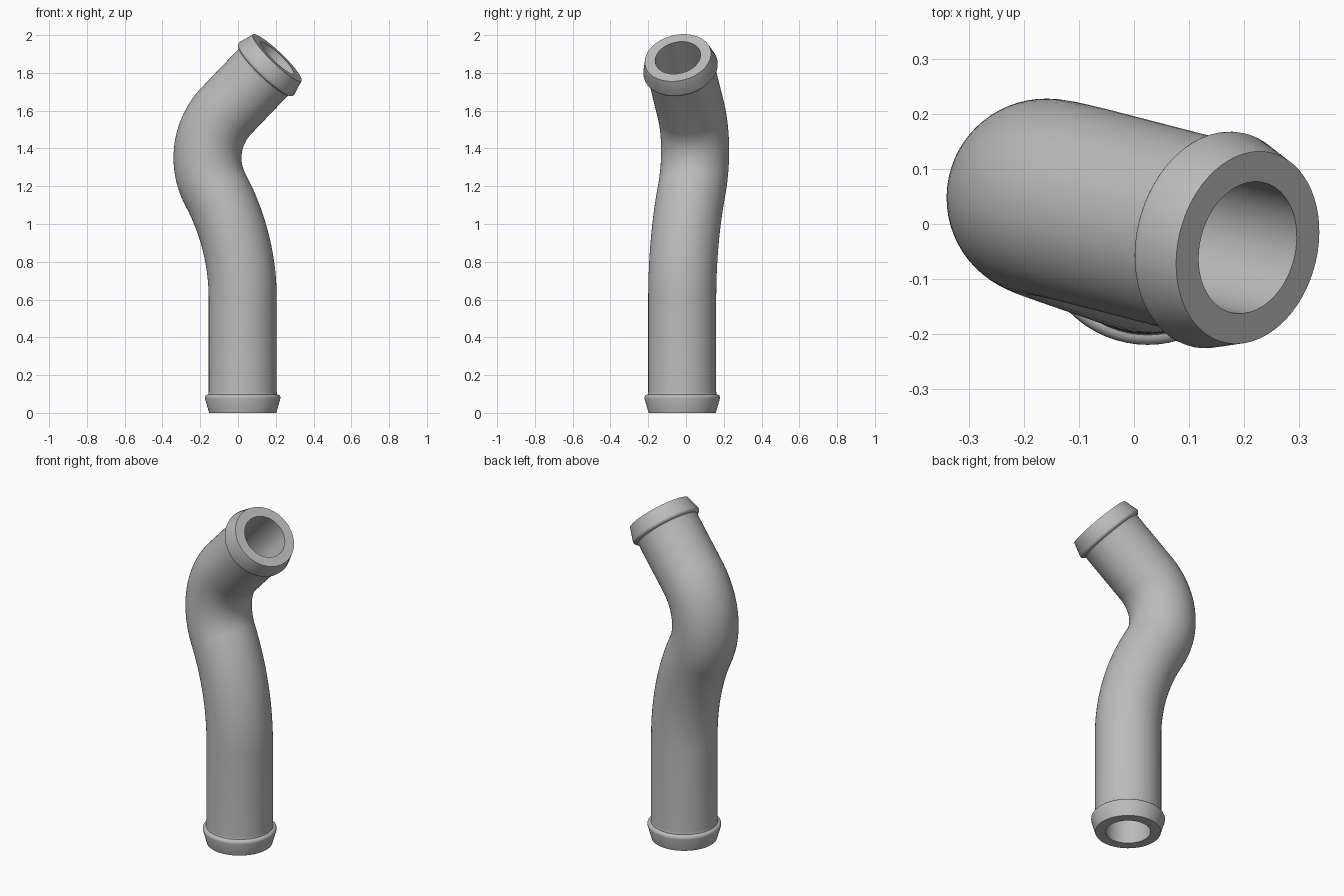
import bpy, bmesh, math
from mathutils import Vector

SIDES = 64
TUBE_R, BORE_R = 0.18, 0.122

if "Cube" in bpy.data.objects:
    bpy.data.objects.remove(bpy.data.objects["Cube"], do_unlink=True)

# Grey rubber
rubber = bpy.data.materials.new("grey rubber")
rubber.use_nodes = True
grey = (0.5, 0.5, 0.5, 1)
rubber.diffuse_color = grey
rubber.node_tree.nodes["Principled BSDF"].inputs["Base Color"].default_value = grey

# Centre line corners
base = Vector((0.025, -0.02, 0))
low = Vector((0.025, -0.02, 0.91))
high = Vector((-0.242, 0.073, 1.411))
mouth = Vector((0.207, -0.043, 1.88))


def fillet(a, corner, b, radius, steps):
    """Points and tangents of an arc that rounds a corner."""
    d1, d2 = (corner - a).normalized(), (b - corner).normalized()
    angle = d1.angle(d2)
    start = corner - d1 * radius * math.tan(angle / 2)
    side = (d2 - d1 * d1.dot(d2)).normalized()
    out = []
    for i in range(steps + 1):
        t = angle * i / steps
        point = start + d1 * radius * math.sin(t) + side * radius * (1 - math.cos(t))
        out.append((point, d1 * math.cos(t) + side * math.sin(t), TUBE_R))
    return out


# Flared bead at each end: distance from the end, radius
bead = [(0, 0.178), (0.077, 0.2)]
for i in range(1, 7):
    t = math.pi / 2 * i / 6
    bead.append((0.08 + 0.018 * math.sin(t), 0.182 + 0.018 * math.cos(t)))
bead += [(0.104, 0.1805), (0.112, TUBE_R)]

up, out = Vector((0, 0, 1)), (mouth - high).normalized()
path = [(base + up * s, up, r) for s, r in bead]
path += fillet(base, low, high, 1.17, 24)
path += fillet(low, high, mouth, 0.35, 32)
path += [(mouth - out * s, out, r) for s, r in reversed(bead)]

# Sweep the outer wall and the bore along the centre line
bm = bmesh.new()
outer, bore = [], []
side, last = Vector((1, 0, 0)), up
for point, tangent, radius in path:
    side = last.rotation_difference(tangent) @ side
    side = (side - tangent * side.dot(tangent)).normalized()
    other, last = tangent.cross(side), tangent
    for rings, r in ((outer, radius), (bore, BORE_R)):
        ring = []
        for k in range(SIDES):
            a = 2 * math.pi * k / SIDES
            ring.append(bm.verts.new(point + r * (side * math.cos(a) + other * math.sin(a))))
        rings.append(ring)

loop = outer + bore[::-1]
for r1, r2 in zip(loop, loop[1:] + loop[:1]):
    for k in range(SIDES):
        n = (k + 1) % SIDES
        bm.faces.new((r1[k], r1[n], r2[n], r2[k]))
bmesh.ops.recalc_face_normals(bm, faces=bm.faces)

mesh = bpy.data.meshes.new("bent_hose")
bm.to_mesh(mesh)
bm.free()
mesh.materials.append(rubber)
hose = bpy.data.objects.new("bent_hose", mesh)
bpy.context.collection.objects.link(hose)
bpy.ops.object.select_all(action="DESELECT")
hose.select_set(True)
bpy.context.view_layer.objects.active = hose
bpy.ops.object.shade_smooth_by_angle(angle=math.radians(35))
